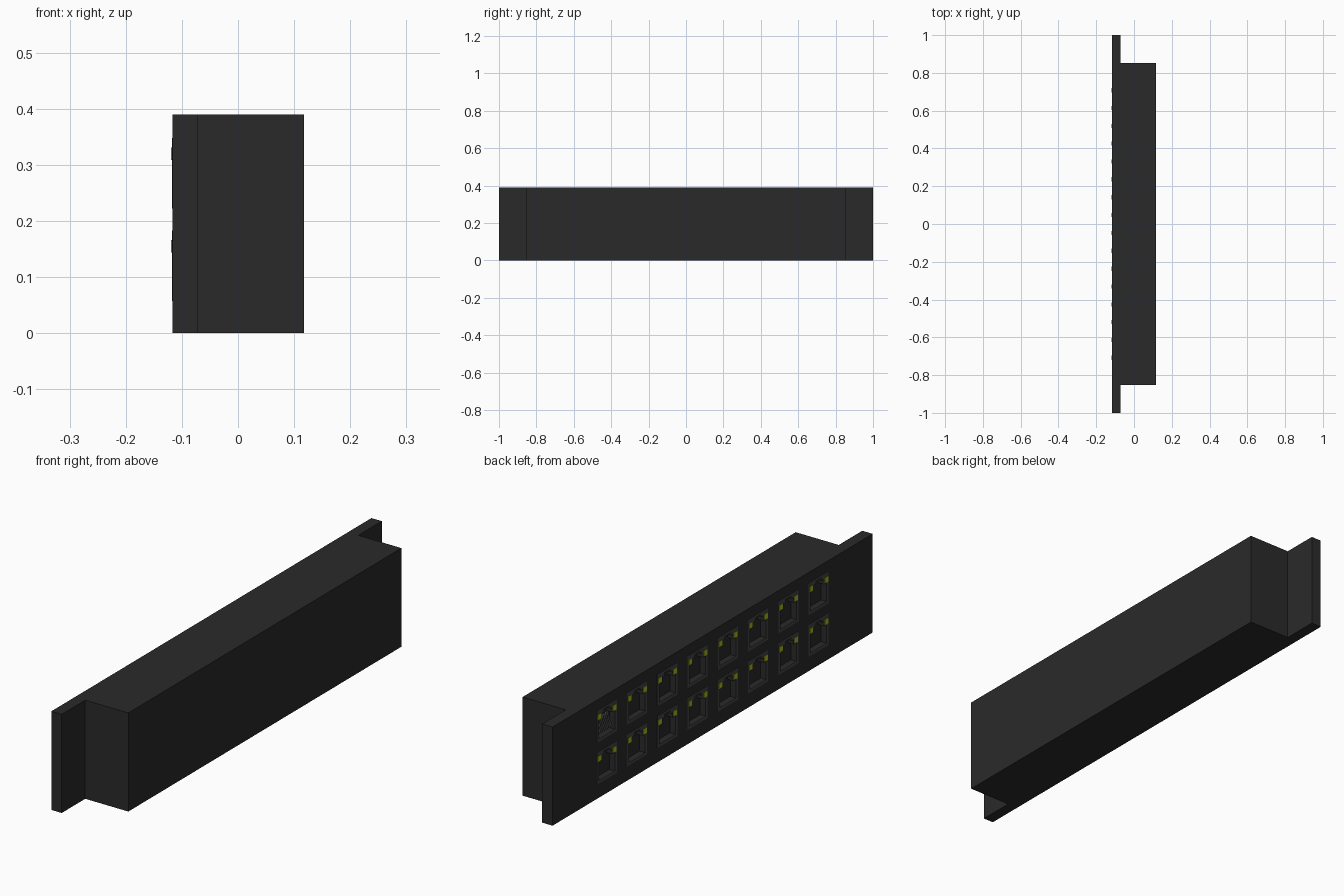
import bpy, bmesh
from mathutils import Vector

if "Cube" in bpy.data.objects:
    bpy.data.objects.remove(bpy.data.objects["Cube"])

H = 0.39                      # panel height
FRONT, BACK = -0.1165, 0.1175 # outer x limits of plate and body
STEP = -0.071                 # where plate meets body
FLOOR = FRONT + 0.024         # bottom of the socket recesses
PORTS = [((3.5 - i) * 0.189, z) for z in (0.285, 0.12) for i in range(8)]


def material(name, r, g, b):
    m = bpy.data.materials.new(name)
    m.diffuse_color = (r, g, b, 1)
    m.use_nodes = True
    m.node_tree.nodes["Principled BSDF"].inputs["Base Color"].default_value = m.diffuse_color
    return m


def prism(bm, pts, x0, x1):
    """Extrude a y-z outline from x0 to x1."""
    face = bm.faces.new([bm.verts.new((x0, y, z)) for y, z in pts])
    ext = bmesh.ops.extrude_face_region(bm, geom=[face])
    verts = [v for v in ext["geom"] if isinstance(v, bmesh.types.BMVert)]
    bmesh.ops.translate(bm, verts=verts, vec=Vector((x1 - x0, 0, 0)))


def rect(y, z, w, h):
    return [(y - w/2, z - h/2), (y + w/2, z - h/2),
            (y + w/2, z + h/2), (y - w/2, z + h/2)]


def finish(name, bm, mat=None):
    bmesh.ops.recalc_face_normals(bm, faces=bm.faces[:])
    me = bpy.data.meshes.new(name)
    bm.to_mesh(me)
    bm.free()
    ob = bpy.data.objects.new(name, me)
    bpy.context.collection.objects.link(ob)
    if mat:
        me.materials.append(mat)
    return ob


def prisms(name, shapes, x0, x1, mat=None):
    bm = bmesh.new()
    for pts in shapes:
        prism(bm, pts, x0, x1)
    return finish(name, bm, mat)


def cut(ob, cutter):
    mod = ob.modifiers.new("openings", 'BOOLEAN')
    mod.operation = 'DIFFERENCE'
    mod.solver = 'EXACT'
    mod.object = cutter


black = material("black_metal", 0.023, 0.023, 0.023)
grey = material("socket_grey", 0.06, 0.06, 0.06)
yellow = material("led_yellow", 0.42, 0.48, 0.01)
pin_mat = material("pin_metal", 0.25, 0.25, 0.25)

# Housing and wider mounting plate
prisms("housing", [rect(0, H/2, 1.706, H)], STEP, BACK, black)
plate = prisms("mounting_plate", [rect(0, H/2, 2.0, H)], FRONT, STEP, black)

# Socket surrounds, barely proud of the plate
frames = prisms("socket_frames", [rect(y, z, 0.125, 0.126) for y, z in PORTS],
                FRONT - 0.001, FRONT, grey)

# Socket openings with a latch notch at the top
outline = [(-0.05, -0.052), (0.05, -0.052), (0.05, 0.022), (0.032, 0.022),
           (0.032, 0.042), (0.018, 0.042), (0.018, 0.053), (-0.018, 0.053),
           (-0.018, 0.042), (-0.032, 0.042), (-0.032, 0.022), (-0.05, 0.022)]
cutter = prisms("opening_cutter",
                [[(y + a, z + b) for a, b in outline] for y, z in PORTS],
                FRONT - 0.02, FLOOR)
cutter.hide_render = True
cutter.hide_set(True)
cut(plate, cutter)
cut(frames, cutter)

# Two indicator lights in the upper corners of every socket
prisms("indicator_lights",
       [rect(y + s * 0.047, z + 0.035, 0.022, 0.022)
        for y, z in PORTS for s in (-1, 1)],
       FRONT - 0.0025, FRONT, yellow)

# Sloping contact pins in the first socket
bm = bmesh.new()
py, pz = PORTS[0]
for i in range(8):
    y = py + (i - 3.5) * 0.01
    w, t = 0.002, 0.003
    low, high = (FRONT + 0.003, pz - 0.035), (FLOOR + 0.001, pz + 0.02)
    side = [bm.verts.new((x + dx, y - w, z)) for x, z, dx in
            ((*low, 0), (*low, t), (*high, t), (*high, 0))]
    face = bm.faces.new(side)
    ext = bmesh.ops.extrude_face_region(bm, geom=[face])
    bmesh.ops.translate(bm, vec=Vector((0, 2 * w, 0)), verts=[
        v for v in ext["geom"] if isinstance(v, bmesh.types.BMVert)])
finish("contact_pins", bm, pin_mat)
